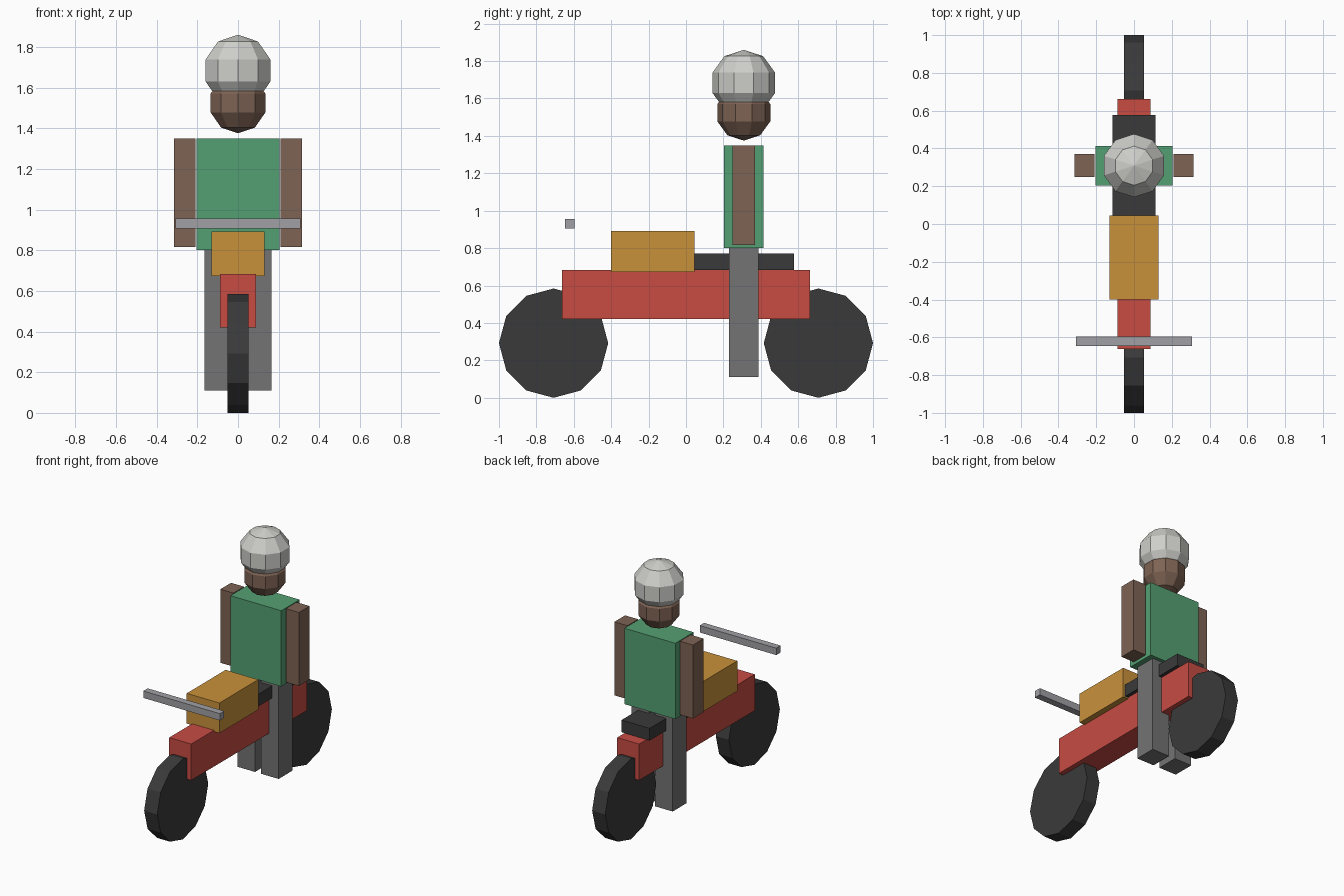
import bpy
import bmesh
from math import radians
from mathutils import Matrix, Vector

cube = bpy.data.objects.get("Cube")
if cube:
    bpy.data.objects.remove(cube, do_unlink=True)


def material(name, hex_colour):
    """Flat material from an sRGB hex string, stored as linear values."""
    srgb = [int(hex_colour[i:i + 2], 16) / 255 for i in (0, 2, 4)]
    linear = [c / 12.92 if c < 0.04 else ((c + 0.055) / 1.055) ** 2.4 for c in srgb]
    mat = bpy.data.materials.new(name)
    mat.use_nodes = True
    mat.diffuse_color = (*linear, 1)
    mat.node_tree.nodes["Principled BSDF"].inputs["Base Color"].default_value = (*linear, 1)
    return mat


RED = material("red paint", "C84C44")
BLACK = material("black rubber", "3A3A3A")
OCHRE = material("ochre paint", "C9913B")
GREEN = material("green cloth", "54A073")
GREY = material("grey cloth", "737373")
SKIN = material("brown skin", "7E6354")
STEEL = material("steel", "A0A0A6")
SHELL = material("helmet grey", "CECECA")


def add_object(name, bm, mat):
    mesh = bpy.data.meshes.new(name)
    bm.to_mesh(mesh)
    bm.free()
    mesh.materials.append(mat)
    obj = bpy.data.objects.new(name, mesh)
    bpy.context.collection.objects.link(obj)
    return obj


def box(name, low, high, mat):
    low, high = Vector(low), Vector(high)
    bm = bmesh.new()
    bmesh.ops.create_cube(bm, size=1, matrix=Matrix.Translation((low + high) / 2)
                          @ Matrix.Diagonal((*(high - low), 1)))
    return add_object(name, bm, mat)


def ball(name, y, z, radius, mat):
    bm = bmesh.new()
    bmesh.ops.create_uvsphere(bm, u_segments=10, v_segments=5, radius=radius,
                              matrix=Matrix.Translation((0, y, z)))
    return add_object(name, bm, mat)


def wheel(name, y, radius, width):
    bm = bmesh.new()
    bmesh.ops.create_cone(bm, cap_ends=True, segments=12, radius1=radius, radius2=radius,
                          depth=width, matrix=Matrix.Translation((0, y, radius))
                          @ Matrix.Rotation(radians(90), 4, "Y"))
    return add_object(name, bm, BLACK)


# Motorbike
wheel("front_wheel", -0.708, 0.292, 0.105)
wheel("rear_wheel", 0.708, 0.292, 0.105)
box("frame", (-0.088, -0.662, 0.42), (0.088, 0.662, 0.683), RED)
box("fuel_tank", (-0.131, -0.4, 0.673), (0.131, 0.045, 0.892), OCHRE)
box("seat", (-0.113, 0.04, 0.683), (0.113, 0.577, 0.771), BLACK)
box("handlebar", (-0.307, -0.646, 0.906), (0.307, -0.596, 0.956), STEEL)

# Rider
box("torso", (-0.204, 0.204, 0.8), (0.204, 0.414, 1.35), GREEN)
for side, s in (("left", 1), ("right", -1)):
    for part, inner, outer, y0, y1, z0, z1, mat in (
            ("arm", 0.21, 0.315, 0.248, 0.37, 0.817, 1.35, SKIN),
            ("leg", 0.025, 0.165, 0.23, 0.388, 0.11, 0.8, GREY)):
        xs = sorted((s * inner, s * outer))
        box(f"{side}_{part}", (xs[0], y0, z0), (xs[1], y1, z1), mat)
ball("head", 0.309, 1.524, 0.149, SKIN)
ball("helmet", 0.309, 1.684, 0.176, SHELL)
